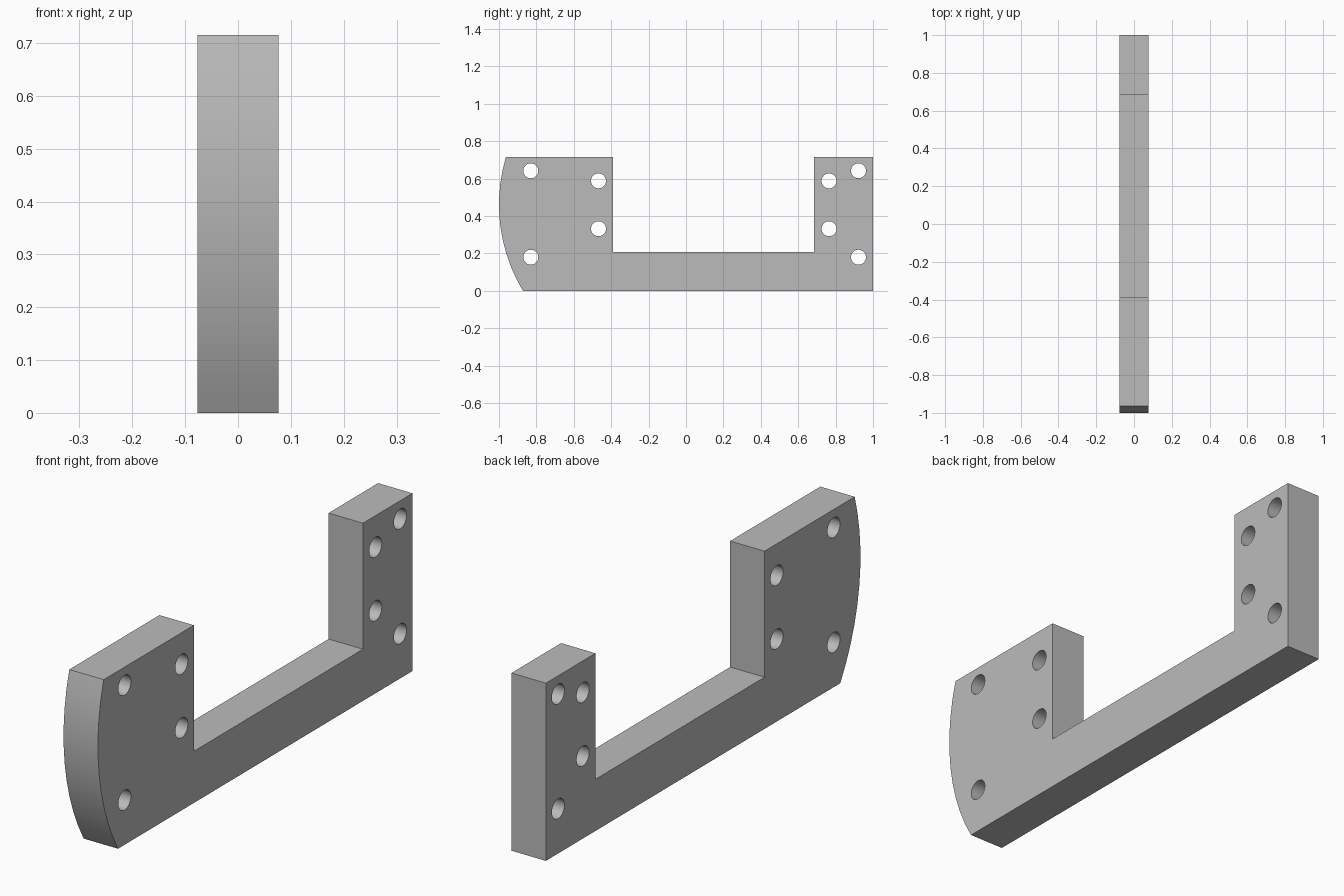
import bpy, bmesh, math
from mathutils import Matrix

if "Cube" in bpy.data.objects:
    bpy.data.objects.remove(bpy.data.objects["Cube"], do_unlink=True)

HALF, TOP, HOLE_R = 0.0765, 0.715, 0.04
RADIUS, ARC_Z, STEPS = 0.893, 0.461, 10

grey = bpy.data.materials.new("plain grey")
grey.use_nodes = True
colour = (0.5, 0.5, 0.5, 1)
grey.diffuse_color = colour
grey.node_tree.nodes["Principled BSDF"].inputs["Base Color"].default_value = colour


def make_object(name, bm):
    bmesh.ops.recalc_face_normals(bm, faces=bm.faces)
    mesh = bpy.data.meshes.new(name)
    bm.to_mesh(mesh)
    bm.free()
    mesh.materials.append(grey)
    obj = bpy.data.objects.new(name, mesh)
    bpy.context.collection.objects.link(obj)
    return obj


# Side profile (y, z): notched bar with a rounded front end
a0 = math.asin(-ARC_Z / RADIUS)
a1 = math.asin((TOP - ARC_Z) / RADIUS)
angles = [a1 + (a0 - a1) * i / STEPS for i in range(STEPS + 1)]
arc = [(RADIUS - 1 - RADIUS * math.cos(a), ARC_Z + RADIUS * math.sin(a)) for a in angles]
profile = arc + [(1, 0), (1, TOP), (0.685, TOP), (0.685, 0.208), (-0.39, 0.208), (-0.39, TOP)]

bm = bmesh.new()
face = bm.faces.new([bm.verts.new((-HALF, y, z)) for y, z in profile])
side = bmesh.ops.extrude_face_region(bm, geom=[face])
bmesh.ops.translate(bm, vec=(2 * HALF, 0, 0),
                    verts=[v for v in side["geom"] if isinstance(v, bmesh.types.BMVert)])
bracket = make_object("notched_bracket", bm)

# Bolt holes: four through each upright
bm = bmesh.new()
for outer, inner in ((-0.83, -0.468), (0.922, 0.765)):
    for y, z in ((outer, 0.642), (outer, 0.18), (inner, 0.588), (inner, 0.332)):
        place = Matrix.Translation((0, y, z)) @ Matrix.Rotation(math.pi / 2, 4, "Y")
        bmesh.ops.create_cone(bm, cap_ends=True, segments=32, radius1=HOLE_R,
                              radius2=HOLE_R, depth=4 * HALF, matrix=place)
cutter = make_object("bolt_hole_cutter", bm)
cutter.hide_render = True

cut = bracket.modifiers.new("bolt holes", "BOOLEAN")
cut.operation = "DIFFERENCE"
cut.solver = "EXACT"
cut.object = cutter
bpy.ops.object.select_all(action="DESELECT")
bracket.select_set(True)
bpy.context.view_layer.objects.active = bracket
bpy.ops.object.modifier_apply(modifier=cut.name)
bpy.data.objects.remove(cutter, do_unlink=True)
bpy.ops.object.shade_smooth_by_angle(angle=math.radians(30))
